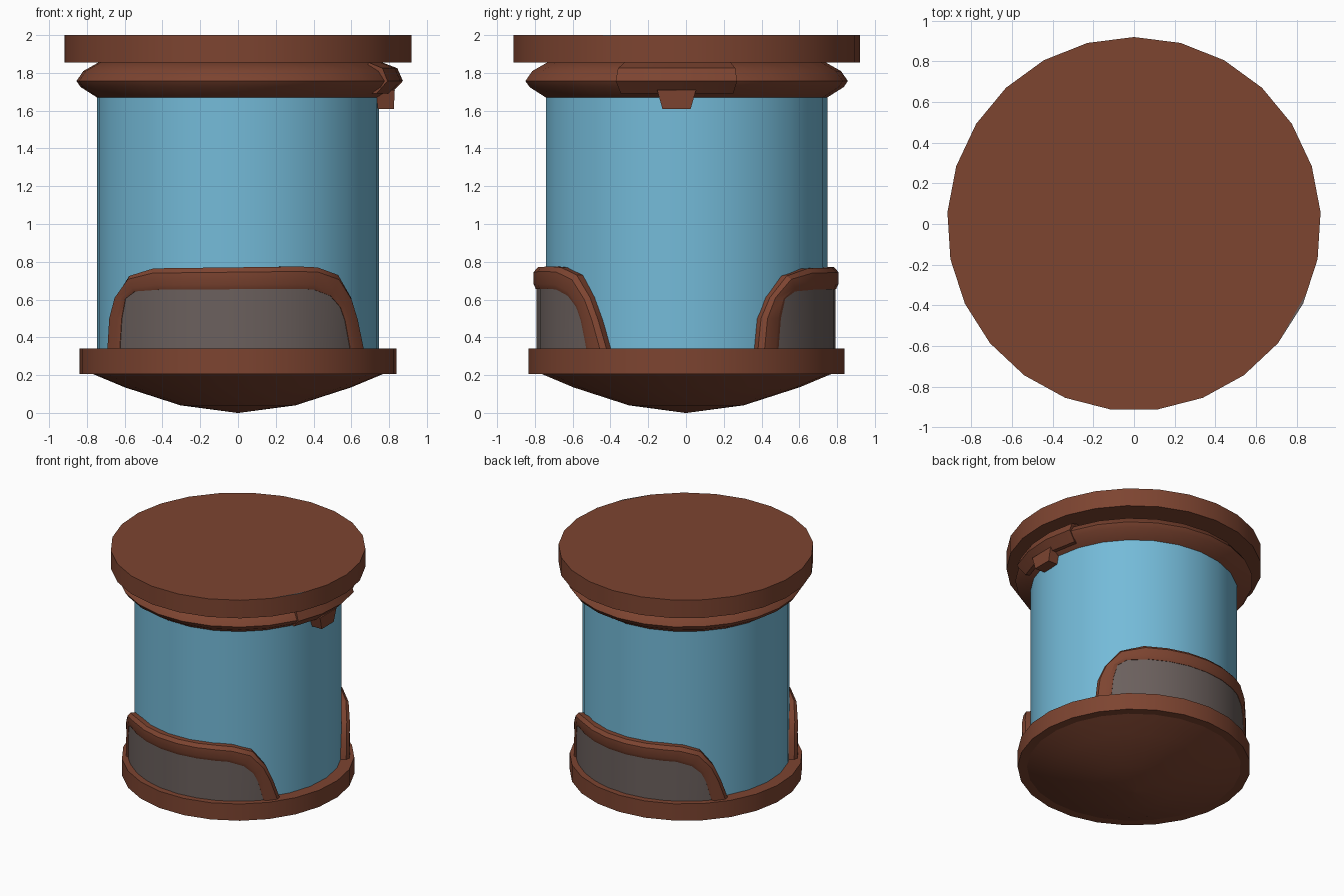
import bpy, bmesh, math
from mathutils import Vector

if "Cube" in bpy.data.objects:
    bpy.data.objects.remove(bpy.data.objects["Cube"])

SIDES = 25
STEP = 2 * math.pi / SIDES


def material(name, rgb):
    m = bpy.data.materials.new(name)
    m.diffuse_color = (*rgb, 1)
    m.use_nodes = True
    m.node_tree.nodes["Principled BSDF"].inputs["Base Color"].default_value = m.diffuse_color
    return m


BROWN = material("brown", (0.205, 0.058, 0.030))
BLUE = material("sky blue", (0.175, 0.495, 0.69))
GREY = material("warm grey", (0.147, 0.117, 0.110))


def finish(name, bm, mat, smooth=True):
    bmesh.ops.remove_doubles(bm, verts=bm.verts, dist=1e-5)
    bmesh.ops.recalc_face_normals(bm, faces=bm.faces)
    me = bpy.data.meshes.new(name)
    bm.to_mesh(me)
    bm.free()
    me.materials.append(mat)
    ob = bpy.data.objects.new(name, me)
    bpy.context.collection.objects.link(ob)
    if smooth:
        bpy.ops.object.select_all(action='DESELECT')
        ob.select_set(True)
        bpy.context.view_layer.objects.active = ob
        bpy.ops.object.shade_smooth_by_angle(angle=math.radians(30))
    return ob


def loft(name, sections, mat, loop=False, caps=True):
    """Skin a row of closed cross-sections; loop joins the last to the first."""
    bm = bmesh.new()
    rows = [[bm.verts.new(p) for p in s] for s in sections]
    pairs = list(zip(rows, rows[1:])) + ([(rows[-1], rows[0])] if loop else [])
    n = len(rows[0])
    for a, b in pairs:
        for i in range(n):
            j = (i + 1) % n
            bm.faces.new((a[i], a[j], b[j], b[i]))
    if caps and not loop:
        bm.faces.new(rows[0])
        bm.faces.new(rows[-1])
    return finish(name, bm, mat)


def polar(r, a, z):
    return Vector((r * math.cos(a), r * math.sin(a), z))


def turned(name, profile, mat):
    """Stack of 25-sided rings from (radius, height) pairs, closed at both ends."""
    rings = [[polar(r, math.pi / 2 - k * STEP, z) for k in range(SIDES)] for r, z in profile]
    return loft(name, rings, mat)


# Main turned parts
turned("body", [(0.748, 0.25), (0.748, 1.70)], BLUE)
turned("base_band", [(0.84, 0.207), (0.84, 0.34)], BROWN)
turned("base_dome", [(0.005, 0.0), (0.305, 0.04), (0.60, 0.135), (0.775, 0.208)], BROWN)
turned("collar", [(0.745, 1.668), (0.835, 1.725), (0.857, 1.757),
                  (0.82, 1.81), (0.735, 1.858)], BROWN)
turned("lid", [(0.92, 1.856), (0.92, 2.0)], BROWN)

# Latch plate follows three collar facets on the right side
plate = [(0.76, 1.69), (0.81, 1.69), (0.875, 1.757), (0.845, 1.825), (0.76, 1.857)]
loft("latch_plate", [[polar(r, math.pi / 2 - k * STEP, z) for r, z in plate]
                     for k in range(5, 9)], BROWN)

# Tapered tab hanging below the latch plate
tab = [(1.71, 0.103, 0.73, 0.83), (1.61, 0.075, 0.74, 0.825)]
loft("latch_tab", [[Vector((x0, -0.05 - w, z)), Vector((x1, -0.05 - w, z)),
                    Vector((x1, -0.05 + w, z)), Vector((x0, -0.05 + w, z))]
                   for z, w, x0, x1 in tab], BROWN)

# Arched window outline: outer angle, outer z, inner angle, inner z
ARCH = [(-61, .33, -52, .33), (-59.6, .5, -50.8, .5), (-55.6, .61, -48.6, .605),
        (-47.2, .725, -43.4, .643), (-34.7, .765, -32, .652), (-22, .767, -21, .653),
        (-10, .769, -10, .654), (2, .771, 2, .655), (13, .773, 13, .656),
        (24.4, .775, 23, .656), (32.5, .77, 30, .654), (42.5, .73, 38, .62),
        (49.7, .61, 43, .56), (53.7, .49, 45.5, .49), (57.8, .33, 48.6, .33)]


def arch_point(t, r, turn):
    return lambda row: polar(
        r, math.radians(row[0] + (row[2] - row[0]) * t - 90 + turn),
        row[1] + (row[3] - row[1]) * t)


for side, turn in (("front", 0), ("back", 180)):
    # Bevelled frame swept along the arch
    section = [arch_point(t, r, turn) for t, r in
               ((0, .73), (0, .785), (.22, .807), (.78, .807), (1, .795), (1, .73))]
    loft(side + "_window_frame", [[f(row) for f in section] for row in ARCH], BROWN)
    # Curved grey pane inside the frame
    pane = []
    for row in ARCH:
        a = math.radians(row[2] - 90 + turn)
        pane.append([polar(.74, a, .3), polar(.792, a, .3),
                     polar(.792, a, row[3] + .005), polar(.74, a, row[3] + .005)])
    loft(side + "_window_pane", pane, GREY)

# Small grey chip on the lid edge
chip = [(0.709, -0.586), (0.8325, -0.3917), (0.842, -0.35)]
loft("lid_chip", [[Vector((x, y, z)) for x, y in chip] for z in (1.996, 2.001)], GREY)
